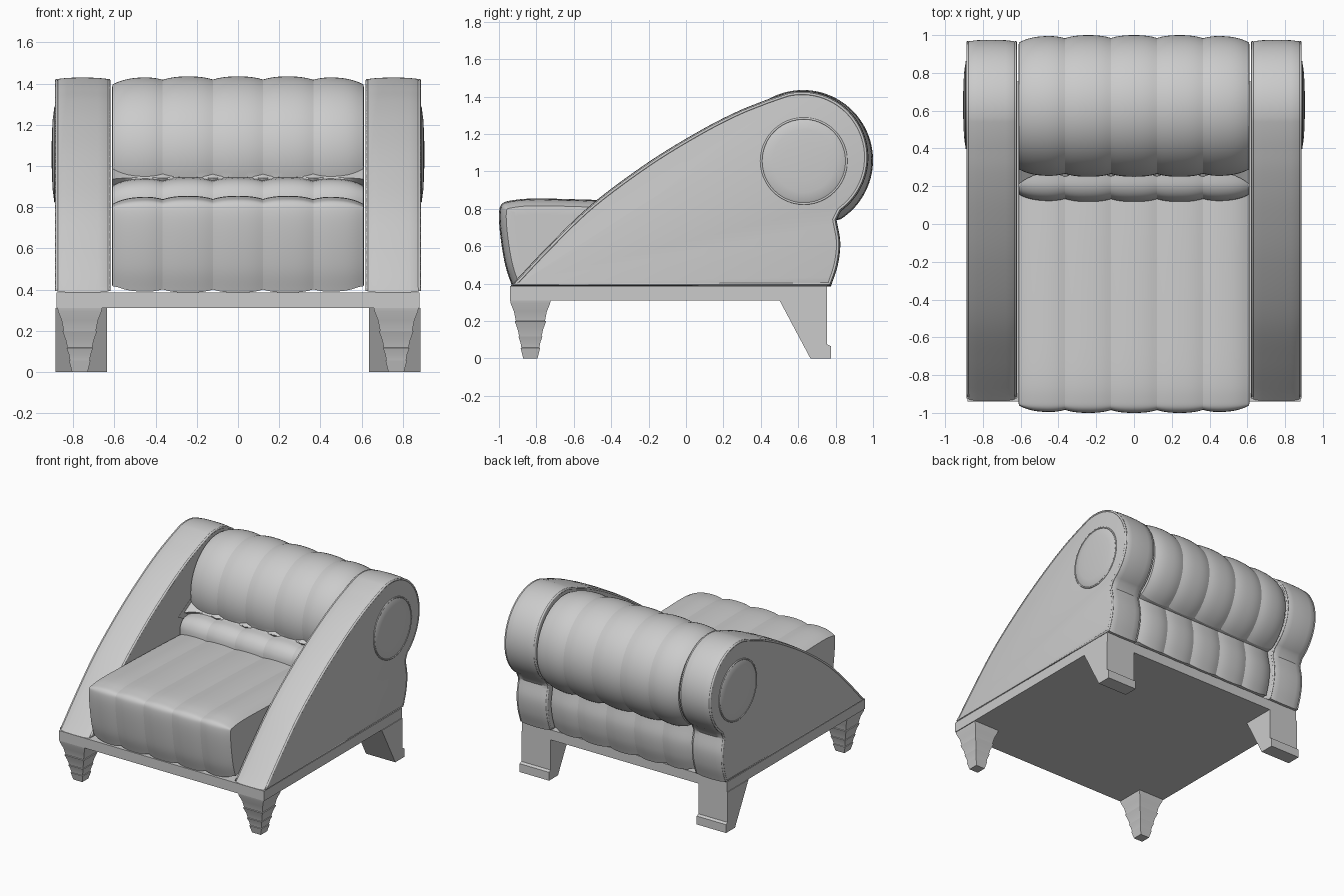
import bpy, bmesh, math
from mathutils import Vector

cube = bpy.data.objects.get("Cube")
if cube:
    bpy.data.objects.remove(cube, do_unlink=True)

grey = bpy.data.materials.new("warm_grey")
grey.use_nodes = True
COLOUR = (0.6, 0.6, 0.6, 1)
grey.diffuse_color = COLOUR
grey.node_tree.nodes["Principled BSDF"].inputs["Base Color"].default_value = COLOUR


def finish(obj, smooth):
    obj.data.materials.append(grey)
    bpy.ops.object.select_all(action='DESELECT')
    obj.select_set(True)
    bpy.context.view_layer.objects.active = obj
    if smooth:
        bpy.ops.object.shade_smooth_by_angle(angle=math.radians(smooth))
    return obj


def loft(name, rings, smooth=0):
    """Skin a list of closed rings and cap both ends."""
    bm = bmesh.new()
    rows = [[bm.verts.new(p) for p in ring] for ring in rings]
    n = len(rows[0])
    for a, b in zip(rows, rows[1:]):
        for i in range(n):
            j = (i + 1) % n
            bm.faces.new((a[i], a[j], b[j], b[i]))
    bm.faces.new(rows[0])
    bm.faces.new(rows[-1])
    bmesh.ops.recalc_face_normals(bm, faces=bm.faces)
    mesh = bpy.data.meshes.new(name)
    bm.to_mesh(mesh)
    bm.free()
    obj = bpy.data.objects.new(name, mesh)
    bpy.context.collection.objects.link(obj)
    return finish(obj, smooth)


def spline(points, steps=6):
    """Smooth open curve through (y, z) points."""
    p = [Vector(q) for q in points]
    p = [2 * p[0] - p[1]] + p + [2 * p[-1] - p[-2]]
    out = []
    for a, b, c, d in zip(p, p[1:], p[2:], p[3:]):
        for k in range(steps):
            t = k / steps
            out.append(0.5 * (2 * b + (c - a) * t + (2 * a - 5 * b + 4 * c - d) * t ** 2
                              + (3 * b - a - 3 * c + d) * t ** 3))
    return out + [p[-2]]


def arc(cy, cz, r, start, end, n=40):
    angles = [math.radians(start + (end - start) * i / n) for i in range(n + 1)]
    return [Vector((cy + r * math.cos(a), cz + r * math.sin(a))) for a in angles]


def join(*spans):
    """Chain spans into one clockwise outline without repeated points."""
    out = []
    for q in sum(spans, []):
        if not out or (q - out[-1]).length > 0.004:
            out.append(q)
    return out


def inset(outline, d):
    """Move a clockwise outline inward by d."""
    out = []
    for i, q in enumerate(outline):
        e = (q - outline[i - 1]).normalized()
        f = (outline[(i + 1) % len(outline)] - q).normalized()
        n = (Vector((e.y, -e.x)) + Vector((f.y, -f.x))).normalized()
        out.append(q + n * d / max(0.6, n.dot(Vector((e.y, -e.x)))))
    return out


def sweep(name, outline, stations, smooth=30):
    """Run an outline along x through (x, inset) stations."""
    return loft(name, [[(x, q.x, q.y) for q in inset(outline, d)] for x, d in stations], smooth)


def piping(name, outline, x, r):
    curve = bpy.data.curves.new(name, 'CURVE')
    curve.dimensions = '3D'
    curve.bevel_depth = r
    curve.bevel_resolution = 1
    s = curve.splines.new('POLY')
    s.points.add(len(outline) - 1)
    for pt, q in zip(s.points, outline):
        pt.co = (x, q.x, q.y, 1)
    s.use_cyclic_u = True
    obj = bpy.data.objects.new(name, curve)
    bpy.context.collection.objects.link(obj)
    return finish(obj, 0)


# Five padded channels across the width
HALF, CHANNELS, PER = 0.612, 5, 10
channels = [(-HALF, 0.085), (-HALF, 0.06)]
for i in range(CHANNELS * PER + 1):
    t = (i % PER) / PER
    u = 2 * i / (CHANNELS * PER) - 1
    channels.append((u * (HALF - 0.003), 0.015 * abs(2 * t - 1) ** 2.5 + 0.024 * u ** 6))
channels += [(HALF, 0.06), (HALF, 0.085)]

# Seat cushion
seat = join(spline([(-0.93, 0.385), (-0.967, 0.5), (-0.992, 0.65), (-1.0, 0.77), (-0.985, 0.825),
                    (-0.93, 0.845), (-0.8, 0.855), (-0.5, 0.848), (-0.1, 0.835), (0.25, 0.82)]),
            [Vector((0.25, 0.385))])
sweep("seat_cushion", seat, channels, 24)

# Lumbar pad, rolled top and lower back in one channelled outline
lower_back = [(0.805, 0.74), (0.825, 0.62), (0.812, 0.5), (0.775, 0.385)]
back = join(spline([(0.17, 0.385), (0.13, 0.6), (0.117, 0.8), (0.135, 0.885), (0.19, 0.932), (0.275, 0.945)]),
            arc(0.625, 1.06, 0.375, 198, -58, 60),
            spline(lower_back))
sweep("back_cushion", back, channels, 24)

# Sloped arms with scrolled tops, edge piping and round side bosses
arm = join(spline([(-0.94, 0.385), (-0.73, 0.608), (-0.5, 0.828), (-0.2, 1.05), (0.07, 1.215),
                   (0.27, 1.318), (0.43, 1.383)]),
           arc(0.62, 1.075, 0.355, 103, -54),
           spline(lower_back))
boss = arc(0.63, 1.055, 0.228, 360, 7.5, 47)
for side, word in ((1, "left"), (-1, "right")):
    edges = [(0.62, 0.03), (0.623, 0.014), (0.635, 0.007), (0.68, 0.002), (0.755, 0),
             (0.83, 0.002), (0.872, 0.007), (0.883, 0.014), (0.886, 0.03)]
    sweep(word + "_arm", arm, [(side * x, d) for x, d in edges], 35)
    for x, where in ((0.627, "inner"), (0.88, "outer")):
        piping(f"{word}_arm_{where}_piping", inset(arm, 0.014), side * x, 0.008)
    dome = [(0.87, 0), (0.888, 0.003), (0.894, 0.015), (0.9, 0.06), (0.903, 0.12), (0.905, 0.19)]
    sweep(word + "_arm_boss", boss, [(side * x, d) for x, d in dome], 35)
    piping(word + "_boss_piping", boss, side * 0.887, 0.006)


def rectangle(x0, x1, y0, y1, z):
    return [(x0, y0, z), (x1, y0, z), (x1, y1, z), (x0, y1, z)]


# Base frame
loft("base_frame", [rectangle(-0.882, 0.882, -0.94, 0.755, z) for z in (0.31, 0.387)])

# Stepped tapering front legs and raked rear legs
steps = [(0.31, 0.108), (0.293, 0.105), (0.25, 0.088), (0.2, 0.078), (0.198, 0.084), (0.155, 0.068),
         (0.118, 0.06), (0.116, 0.064), (0.085, 0.053), (0.057, 0.048), (0.055, 0.052), (0.0, 0.038)]
rear = [(0.5, 0.31), (0.755, 0.31), (0.755, 0.075), (0.775, 0.065), (0.775, 0), (0.665, 0)]
for side, word in ((1, "left"), (-1, "right")):
    cx, cy = side * 0.768, -0.832
    loft(word + "_front_leg", [rectangle(cx - r, cx + r, cy - r, cy + r, z) for z, r in steps], 25)
    loft(word + "_rear_leg", [[(side * x, y, z) for y, z in rear] for x in (0.635, 0.887)])
